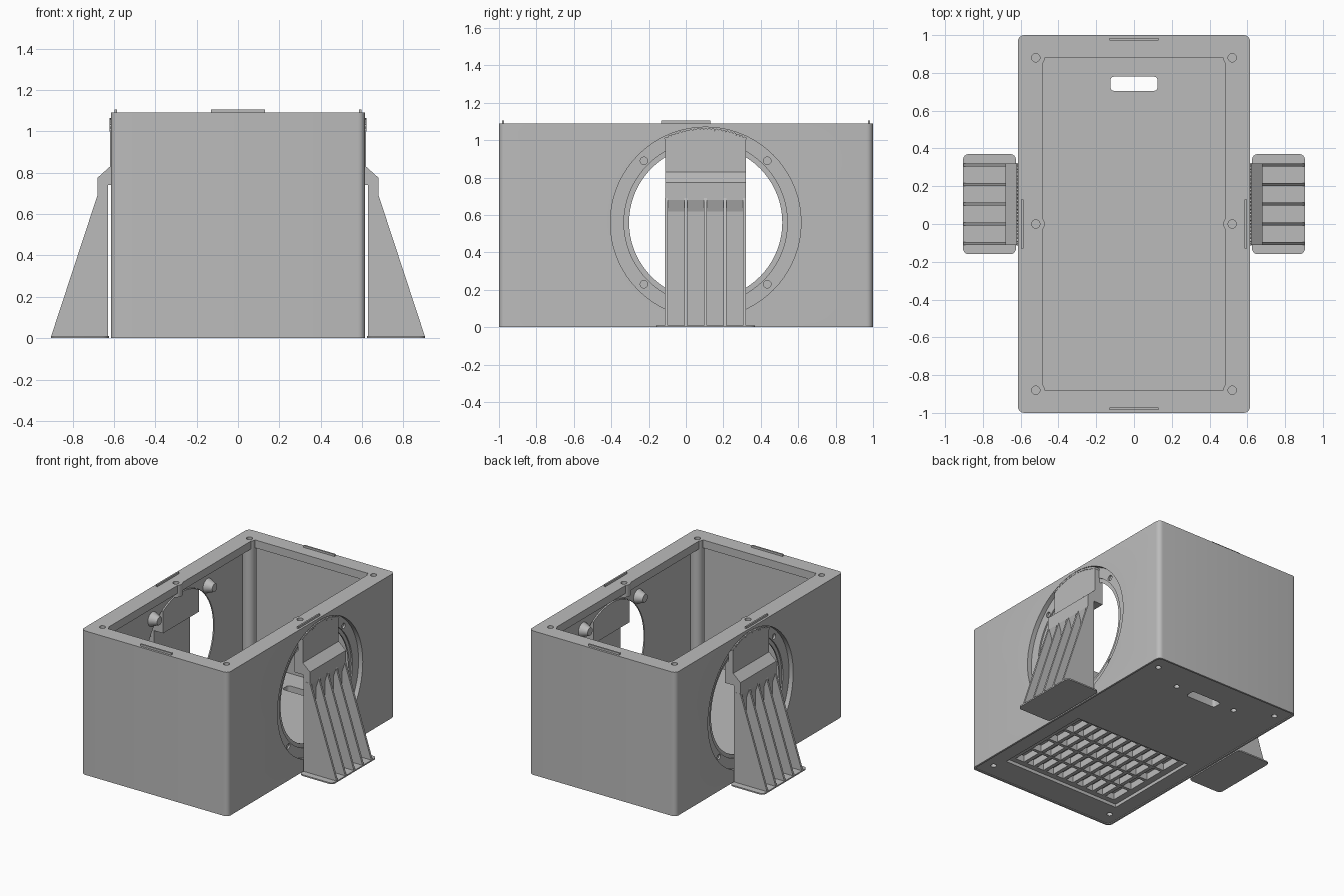
import bpy, bmesh, math

cube = bpy.data.objects.get("Cube")
if cube:
    bpy.data.objects.remove(cube)

grey = bpy.data.materials.new("plain grey")
grey.use_nodes = True
grey.diffuse_color = (0.5, 0.5, 0.5, 1)
grey.node_tree.nodes["Principled BSDF"].inputs["Base Color"].default_value = (0.5, 0.5, 0.5, 1)

W, L, H = 0.615, 1.0, 1.09      # half width, half length, height of the case
WALL, FLOOR = 0.055, 0.12
CY, CZ = 0.105, 0.56            # centre of the round side ports


def add_prism(bm, pts, axis, a, b, top=None):
    """Extrude a 2D outline along an axis from a to b; top is an optional second outline."""
    def place(p, d):
        return {"x": (d, p[0], p[1]), "y": (p[0], d, p[1]), "z": (p[0], p[1], d)}[axis]
    lo = [bm.verts.new(place(p, a)) for p in pts]
    hi = [bm.verts.new(place(p, b)) for p in (top or pts)]
    bm.faces.new(lo)
    bm.faces.new(hi)
    n = len(pts)
    for i in range(n):
        j = (i + 1) % n
        bm.faces.new((lo[i], lo[j], hi[j], hi[i]))


def build(name, prisms):
    bm = bmesh.new()
    for p in prisms:
        add_prism(bm, *p)
    bmesh.ops.recalc_face_normals(bm, faces=bm.faces)
    me = bpy.data.meshes.new(name)
    bm.to_mesh(me)
    bm.free()
    me.materials.append(grey)
    ob = bpy.data.objects.new(name, me)
    bpy.context.collection.objects.link(ob)
    return ob


def circle(cx, cy, r, n=24):
    return [(cx + r * math.cos(2 * math.pi * i / n), cy + r * math.sin(2 * math.pi * i / n)) for i in range(n)]


def rect(x0, x1, y0, y1):
    return [(x0, y0), (x1, y0), (x1, y1), (x0, y1)]


def rounded(x0, x1, y0, y1, r, n=6):
    corners = [(x1 - r, y1 - r), (x0 + r, y1 - r), (x0 + r, y0 + r), (x1 - r, y0 + r)]
    return [(cx + r * math.cos(math.pi / 2 * (k + i / n)), cy + r * math.sin(math.pi / 2 * (k + i / n)))
            for k, (cx, cy) in enumerate(corners) for i in range(n + 1)]


def activate(ob):
    bpy.ops.object.select_all(action="DESELECT")
    ob.select_set(True)
    bpy.context.view_layer.objects.active = ob


def smooth(ob):
    activate(ob)
    bpy.ops.object.shade_smooth_by_angle(angle=math.radians(30))


def boolean(ob, prisms, op="DIFFERENCE"):
    tool = build("cutter", prisms)
    tool.hide_render = True
    mod = ob.modifiers.new("cut", "BOOLEAN")
    mod.operation, mod.solver, mod.object = op, "EXACT", tool
    activate(ob)
    bpy.ops.object.modifier_apply(modifier=mod.name)
    bpy.data.objects.remove(tool)


SIDES = (-1, 1)
corners = [(sx * 0.52, sy * 0.88) for sx in SIDES for sy in SIDES]
middles = [(sx * 0.52, 0) for sx in SIDES]
port_screws = [(CY + 0.33 * a, CZ + 0.33 * b) for a in SIDES for b in SIDES]

# Case: hollow rounded box with an inward rim around the open top
case = build("case", [(rounded(-W, W, -L, L, 0.035), "z", 0, H)])
boolean(case, [(rect(-W + WALL, W - WALL, -L + WALL, L - WALL), "z", FLOOR, 1.03)])
boolean(case, [(rect(-0.485, 0.485, -0.88, 0.88), "z", 0.9, H + 0.1)])

# Screw pillars in the corners and short bosses halfway along the rim
boolean(case, [(circle(x, y, 0.047), "z", FLOOR - 0.03, H) for x, y in corners] +
        [(circle(x, y, 0.047), "z", 1.0, H) for x, y in middles], "UNION")
boolean(case, [(circle(x, y, 0.022), "z", H - 0.1, H + 0.1) for x, y in corners + middles])

# Round side ports: through hole, stepped seat and screw holes
boolean(case, [(circle(CY, CZ, 0.41, 72), "x", -1, 1)])
for s in SIDES:
    boolean(case, [(circle(CY, CZ, 0.51, 72), "x", s * 0.58, s * 0.7)])
    boolean(case, [(circle(CY, CZ, 0.437, 72), "x", s * 0.57, s * 0.7)])
    boolean(case, [(circle(y, z, 0.02), "x", s * 0.566, s * 0.7) for y, z in port_screws])

# Underside: inset base, handle slot, screw holes and vent pocket
boolean(case, [(rounded(-W + 0.014, W - 0.014, -L + 0.014, L - 0.014, 0.025), "z", -0.1, 0.006)])
boolean(case, [(rounded(-0.125, 0.125, 0.705, 0.78, 0.02), "z", -0.1, 0.3)])
boolean(case, [(circle(x, y, 0.02), "z", -0.1, 0.05) for x, y in corners + [(-0.255, 0.76), (0.255, 0.76)]])
boolean(case, [(rect(-0.49, 0.49, -0.78, -0.01), "z", -0.1, 0.03)])
boolean(case, [(rect(-0.44, 0.44, -0.74, -0.05), "z", -0.1, 0.08)])
smooth(case)

# Vent grille in the pocket
COLS, ROWS = 10, 4
slats = [(rect(x - 0.014, x + 0.014, -0.74, -0.05), "z", 0.03, 0.08)
         for x in (-0.44 + 0.88 * i / COLS for i in range(1, COLS))]
bars = [(rect(-0.44, 0.44, y - 0.012, y + 0.012), "z", 0.028, 0.08)
        for y in (-0.74 + 0.69 * i / ROWS for i in range(1, ROWS))]
build("vent_slats", slats)
build("vent_crossbars", bars)

# Locating tabs on the rim
for s in SIDES:
    y, x = s * 0.978, s * 0.592
    build("end_tab", [(rect(-0.13, 0.13, y - 0.006, y + 0.006), "z", H - 0.01, 1.105)])
    build("side_tab", [(rect(x - 0.006, x + 0.006, -0.13, 0.13), "z", H - 0.01, 1.105)])


def arch(r, half=0.215, n=16):
    """Straight-sided tongue with a round top following the port."""
    a = math.asin(half / r)
    top = [(CY + r * math.sin(t), CZ + r * math.cos(t)) for t in (a - 2 * a * i / n for i in range(n + 1))]
    return [(CY - half, 0.74), (CY + half, 0.74)] + top


for s in SIDES:
    side = "left" if s > 0 else "right"

    def flip(pts):
        return [(s * x, z) for x, z in pts]

    # Conical screw bosses inside the wall
    smooth(build(side + "_port_bosses", [
        (circle(y, z, 0.055), "x", s * 0.562, s * 0.5, circle(y, z, 0.03)) for y, z in port_screws]))

    # Stand: tongue held in the port, with a toothed upper edge
    smooth(build(side + "_stand_tongue", [(arch(0.492), "x", s * 0.579, s * 0.62)]))
    smooth(build(side + "_stand_inner_tongue", [(arch(0.408), "x", s * 0.55, s * 0.6)]))
    teeth = [math.radians(-25 + 50 * i / 22) for i in range(23)]
    smooth(build(side + "_stand_teeth", [
        (circle(CY + 0.495 * math.sin(t), CZ + 0.495 * math.cos(t), 0.01, 12), "x", s * 0.58, s * 0.622)
        for t in teeth]))

    # Stand leg, ribs and foot
    leg = [(0.628, 0), (0.628, 0.74), (0.61, 0.74), (0.61, 0.838), (0.68, 0.775),
           (0.68, 0.68), (0.66, 0.62), (0.66, 0)]
    build(side + "_stand_leg", [(flip(leg), "y", CY - 0.215, CY + 0.215)])
    rib = [(0.64, 0.005), (0.905, 0.005), (0.68, 0.69), (0.64, 0.69)]
    build(side + "_stand_ribs", [
        (flip(rib), "y", y - 0.008, y + 0.008) for y in (CY + 0.104 * i for i in range(-2, 3))])
    foot = rounded(0.625, 0.905, -0.16, 0.37, 0.03)
    smooth(build(side + "_stand_foot", [(flip(foot), "z", 0, 0.01)]))
